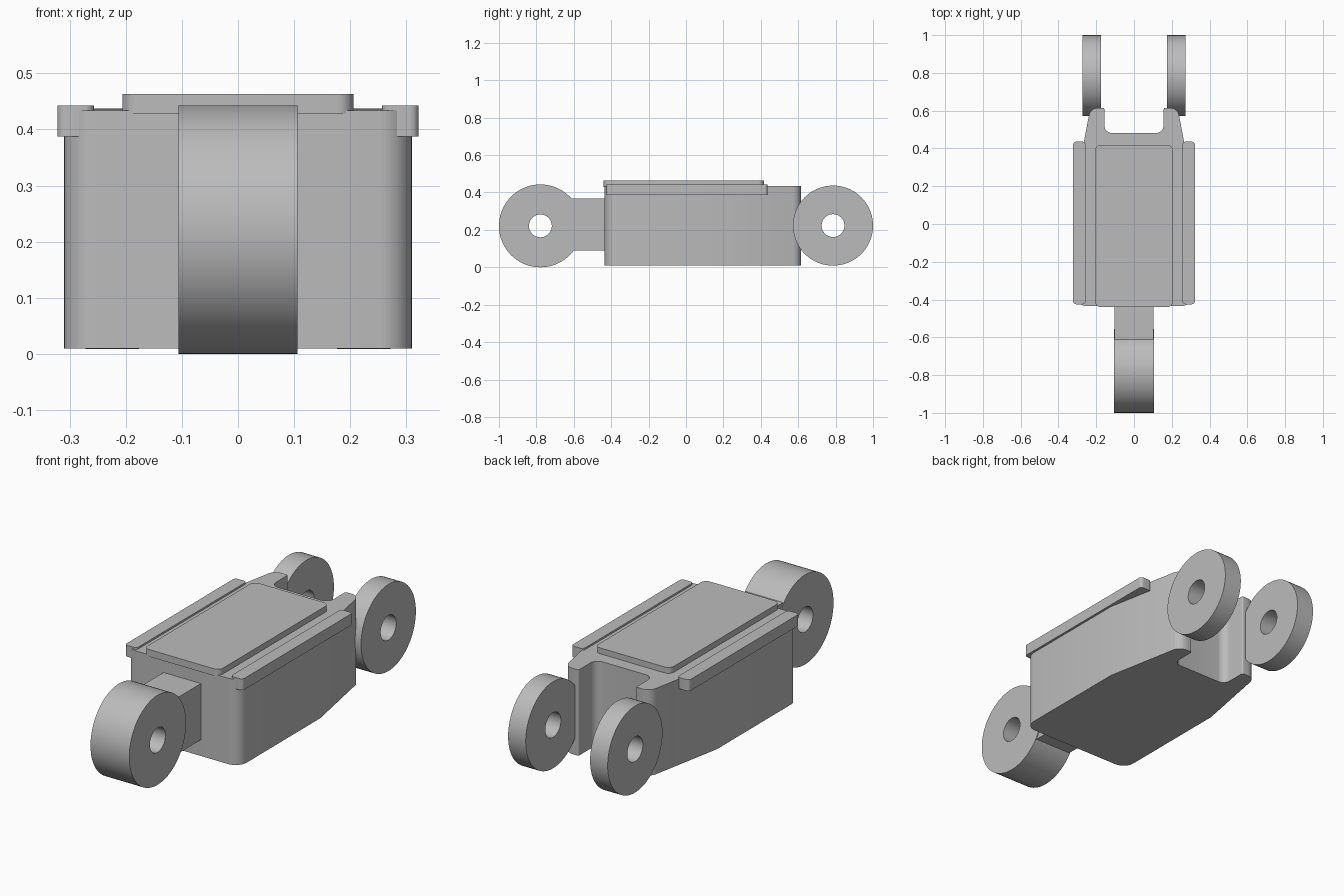
import bpy, bmesh
from math import cos, sin, tan, pi, radians
from mathutils import Vector

if "Cube" in bpy.data.objects:
    bpy.data.objects.remove(bpy.data.objects["Cube"], do_unlink=True)

grey = bpy.data.materials.new("plain grey")
grey.use_nodes = True
GREY = (0.5, 0.5, 0.5, 1)
grey.diffuse_color = GREY
grey.node_tree.nodes["Principled BSDF"].inputs["Base Color"].default_value = GREY


def finish(bm, name):
    bmesh.ops.recalc_face_normals(bm, faces=bm.faces)
    mesh = bpy.data.meshes.new(name)
    bm.to_mesh(mesh)
    bm.free()
    mesh.materials.append(grey)
    mesh.shade_smooth()
    mesh.set_sharp_from_angle(angle=radians(30))
    obj = bpy.data.objects.new(name, mesh)
    bpy.context.collection.objects.link(obj)
    return obj


def rounded(corners, steps=8):
    """Outline of (x, y, radius) corners with each corner rounded by an arc."""
    out = []
    for i, (x, y, r) in enumerate(corners):
        p = Vector((x, y))
        if r == 0:
            out.append(p)
            continue
        a = (Vector(corners[i - 1][:2]) - p).normalized()
        b = (Vector(corners[(i + 1) % len(corners)][:2]) - p).normalized()
        half = a.angle(b) / 2
        mid = (a + b).normalized()
        centre = p + mid * (r / sin(half))
        start = p + a * (r / tan(half)) - centre
        sweep = pi - 2 * half
        # turn the way that leads from the first side to the second
        sign = 1 if a.x * b.y - a.y * b.x < 0 else -1
        for k in range(steps + 1):
            t = sign * sweep * k / steps
            out.append(centre + Vector((start.x * cos(t) - start.y * sin(t),
                                        start.x * sin(t) + start.y * cos(t))))
    return out


def slab(name, corners, z0, z1):
    bm = bmesh.new()
    base = bm.faces.new([bm.verts.new((p.x, p.y, z0)) for p in rounded(corners)])
    top = bmesh.ops.extrude_face_region(bm, geom=[base], use_keep_orig=True)["geom"]
    bmesh.ops.translate(bm, vec=(0, 0, z1 - z0),
                        verts=[v for v in top if isinstance(v, bmesh.types.BMVert)])
    return finish(bm, name)


def box(x0, x1, y0, y1, r):
    return [(x0, y0, r), (x1, y0, r), (x1, y1, r), (x0, y1, r)]


def roller(name, x0, x1, y, z, radius, bore, sides=72):
    """Thick disc with a round hole along x."""
    bm = bmesh.new()
    section = [(x0, bore), (x0, radius), (x1, radius), (x1, bore)]
    rings = [[bm.verts.new((x, y + r * cos(2 * pi * i / sides), z + r * sin(2 * pi * i / sides)))
              for x, r in section] for i in range(sides)]
    for i in range(sides):
        a, b = rings[i - 1], rings[i]
        for k in range(4):
            bm.faces.new((a[k - 1], a[k], b[k], b[k - 1]))
    return finish(bm, name)


# Main body: straight sides, tapered rear, fork notch
half = [(0.31, -0.435, 0.06), (0.31, 0.2, 0), (0.231, 0.615, 0.05),
        (0.157, 0.615, 0.008), (0.157, 0.482, 0.04)]
slab("body", half + [(-x, y, r) for x, y, r in reversed(half)], 0.01, 0.434)

# Raised cover plate
slab("cover_plate", box(-0.206, 0.206, -0.44, 0.418, 0.03), 0.428, 0.463)

# Front arm and roller
slab("front_arm", box(-0.102, 0.102, -0.62, -0.42, 0), 0.09, 0.368)
roller("front_roller", -0.106, 0.106, -0.7785, 0.2215, 0.2215, 0.061)

# Side rails and rear rollers, one per side
for side, s in (("left", 1), ("right", -1)):
    x0, x1 = sorted((0.257 * s, 0.322 * s))
    slab(side + "_rail", box(x0, x1, -0.425, 0.436, 0.016), 0.387, 0.443)
    x0, x1 = sorted((0.176 * s, 0.272 * s))
    roller(side + "_rear_roller", x0, x1, 0.786, 0.223, 0.214, 0.061)
